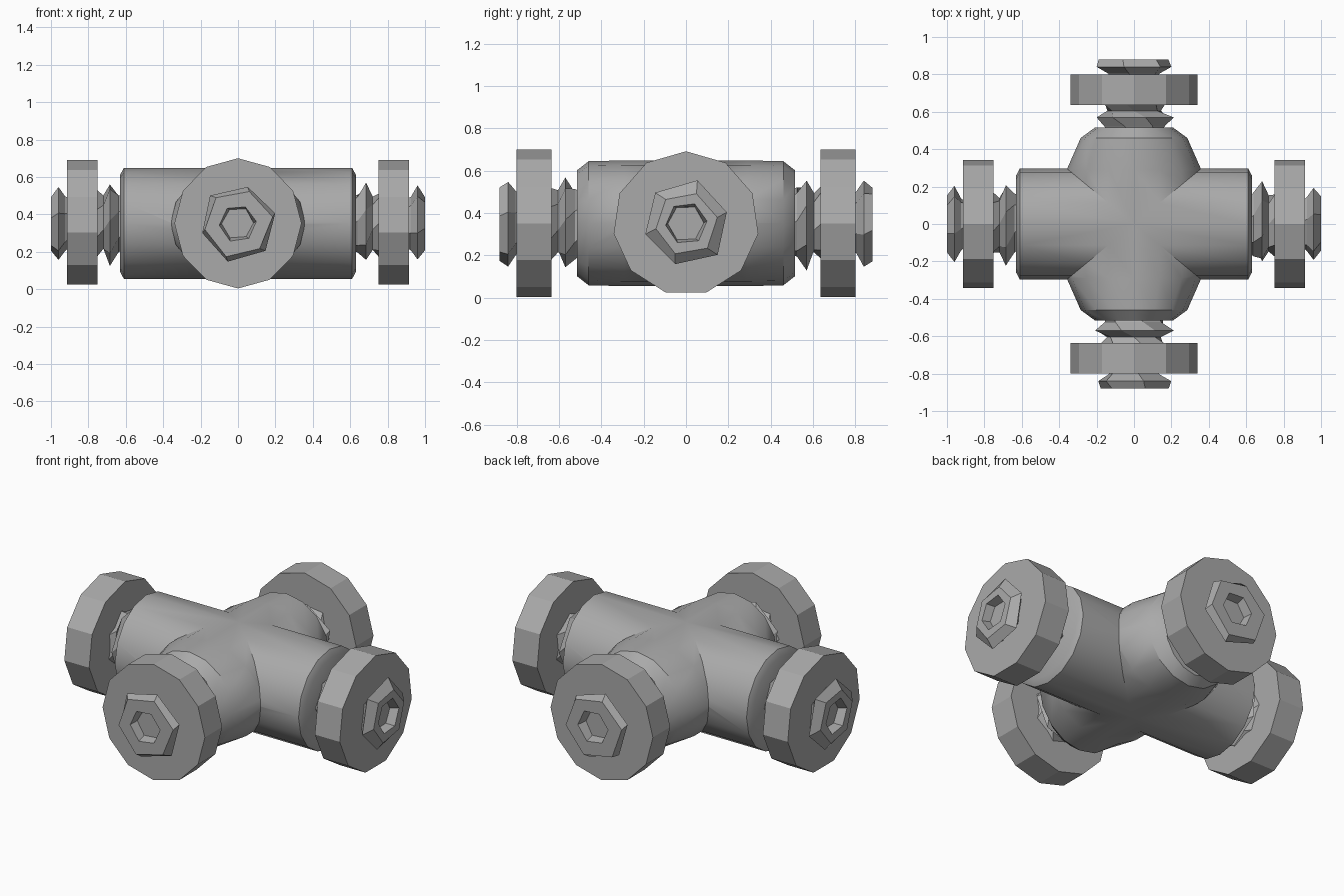
import bpy, bmesh, math, random
from mathutils import Vector

random.seed(4)
cube = bpy.data.objects.get("Cube")
if cube:
    bpy.data.objects.remove(cube, do_unlink=True)

grey = bpy.data.materials.new("cast grey")
grey.use_nodes = True
shade = (0.4, 0.4, 0.4, 1)
grey.diffuse_color = shade
grey.node_tree.nodes["Principled BSDF"].inputs["Base Color"].default_value = shade

CENTRE = 0.352


def loft(name, heading, rings, sides, phase=0.0, twist=0.0, jitter=0.0):
    """Capped loft outwards along a heading; rings are (distance, half width, half height)."""
    a = math.radians(heading)
    out, side = Vector((math.cos(a), math.sin(a), 0)), Vector((-math.sin(a), math.cos(a), 0))
    up = Vector((0, 0, 1))
    bm = bmesh.new()
    loops = []
    for r, (dist, wide, high) in enumerate(rings):
        loop = []
        for i in range(sides):
            t = math.tau * i / sides + phase + twist * r
            k = 1 + random.uniform(-jitter, jitter)
            p = out * dist + side * (wide * k * math.sin(t)) + up * (CENTRE + high * k * math.cos(t))
            loop.append(bm.verts.new(p))
        loops.append(loop)
    for low, top in zip(loops, loops[1:]):
        for i in range(sides):
            j = (i + 1) % sides
            bm.faces.new((low[i], low[j], top[j], top[i]))
    bm.faces.new(loops[0])
    bm.faces.new(loops[-1])
    bmesh.ops.recalc_face_normals(bm, faces=bm.faces)
    mesh = bpy.data.meshes.new(name)
    bm.to_mesh(mesh)
    bm.free()
    mesh.materials.append(grey)
    obj = bpy.data.objects.new(name, mesh)
    bpy.context.collection.objects.link(obj)
    return obj


def smooth(obj, degrees):
    bpy.ops.object.select_all(action='DESELECT')
    obj.select_set(True)
    bpy.context.view_layer.objects.active = obj
    bpy.ops.object.shade_smooth_by_angle(angle=math.radians(degrees))


def round_rings(pairs):
    return [(d, r, r) for d, r in pairs]


# Cross body: a straight barrel joined to a barrel that flares sideways at the middle
body = loft("cross_body", 0, round_rings([(-0.63, 0.26), (-0.61, 0.297), (0.61, 0.297), (0.63, 0.26)]), 16)
half = [(0.515, 0.21, 0.25), (0.46, 0.285, 0.293), (0.29, 0.36, 0.297)]
flare = loft("flared_barrel", 90, [(-d, w, h) for d, w, h in half] + half[::-1], 16)
union = body.modifiers.new("join", 'BOOLEAN')
union.operation = 'UNION'
union.solver = 'EXACT'
union.object = flare
bpy.context.view_layer.objects.active = body
bpy.ops.object.modifier_apply(modifier=union.name)
bpy.data.objects.remove(flare, do_unlink=True)
smooth(body, 32)

# Four arms: inner collar, faceted flange and outer socket nut
arms = {"left": 0, "back": 90, "right": 180, "front": 270}
for place, heading in arms.items():
    long_arm = heading % 180 == 0
    base = 0.75 if long_arm else 0.635
    collar = [(-0.17, 0.14), (-0.11, 0.17), (-0.065, 0.215), (-0.03, 0.15), (0.02, 0.19)]
    loft(place + "_collar", heading, round_rings([(base + d, r) for d, r in collar]),
         7, twist=0.3, jitter=0.08)

    wide, high, sides = (0.345, 0.34, 11) if long_arm else (0.34, 0.348, 12)
    flange = loft(place + "_flange", heading,
                  [(base, wide, high), (base + 0.165, wide, high)], sides)
    smooth(flange, 20)

    face = 1.0 if long_arm else 0.88
    rim = 0.15 if long_arm else 0.185
    nut = [(-0.1, 0.13), (-0.075, 0.15), (-0.04, 0.205), (0, rim), (0, 0.1), (-0.05, 0.085)]
    loft(place + "_socket_nut", heading, round_rings([(face + d, r) for d, r in nut]),
         6, phase=0.1, twist=0.08, jitter=0.04)
